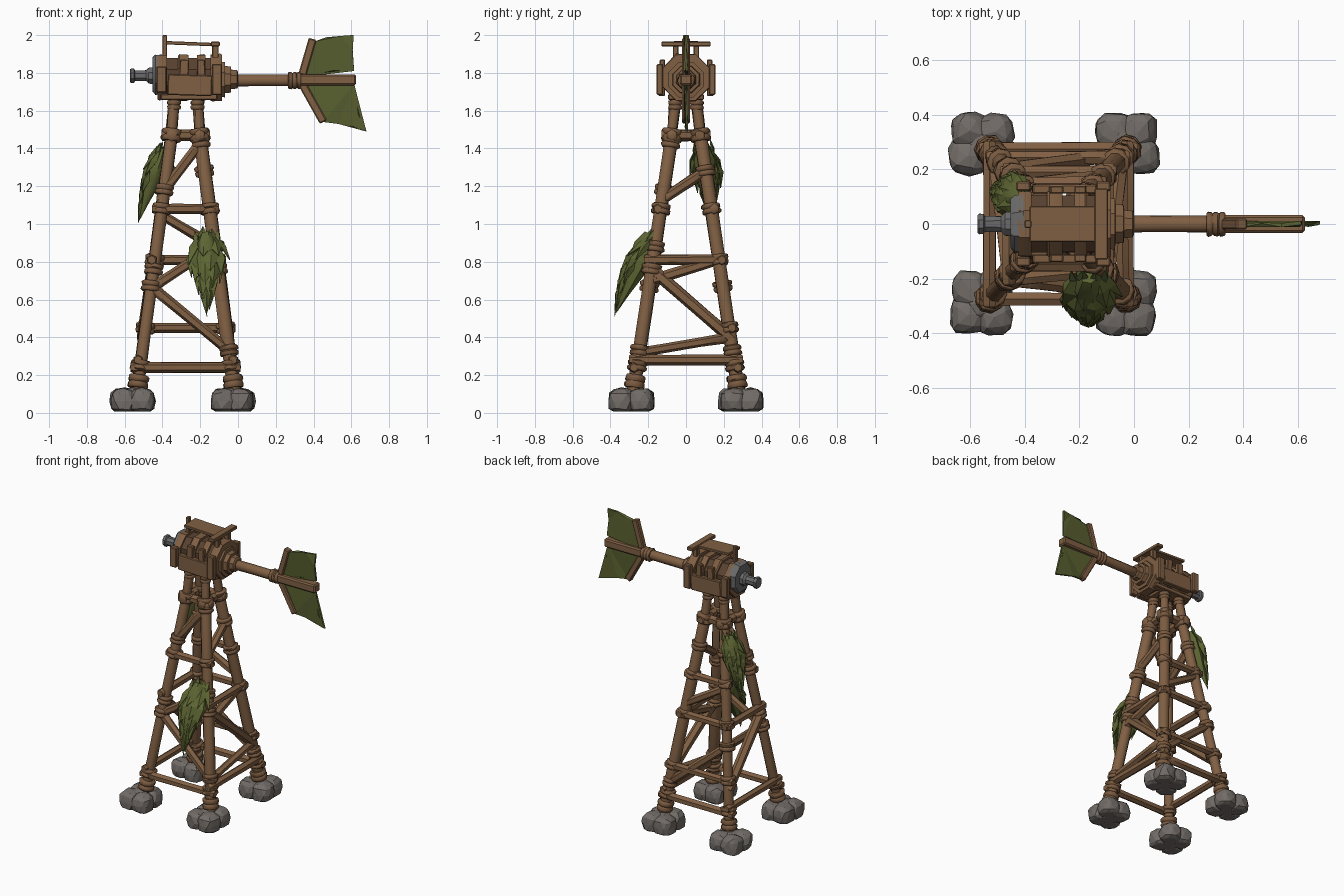
import bpy, bmesh, math, random
from mathutils import Vector, Matrix

random.seed(4)
if "Cube" in bpy.data.objects:
    bpy.data.objects.remove(bpy.data.objects["Cube"])


def material(name, rgb):
    m = bpy.data.materials.new(name)
    m.use_nodes = True
    m.diffuse_color = (*rgb, 1)
    bsdf = m.node_tree.nodes["Principled BSDF"]
    bsdf.inputs["Base Color"].default_value = (*rgb, 1)
    bsdf.inputs["Roughness"].default_value = 0.9
    return m


WOOD = material("weathered wood", (0.215, 0.115, 0.056))
ROPE = material("rope lashing", (0.195, 0.103, 0.051))
DARK = material("shadowed wood", (0.1, 0.055, 0.029))
STONE = material("grey stone", (0.168, 0.15, 0.136))
IRON = material("dull iron", (0.145, 0.142, 0.142))
LEAF = material("olive leaf", (0.108, 0.13, 0.032))
CLOTH = material("olive cloth", (0.098, 0.115, 0.029))


def finish(name, bm, mat, smooth=0):
    bmesh.ops.recalc_face_normals(bm, faces=bm.faces)
    mesh = bpy.data.meshes.new(name)
    bm.to_mesh(mesh)
    bm.free()
    mesh.materials.append(mat)
    if smooth:
        mesh.shade_smooth()
        mesh.set_sharp_from_angle(angle=math.radians(smooth))
    ob = bpy.data.objects.new(name, mesh)
    bpy.context.scene.collection.objects.link(ob)
    return ob


def lathe(name, p, q, profile, mat, sides=8, jitter=0.05, smooth=50):
    """Turned solid from p to q; profile holds (fraction along, radius)."""
    p, q = Vector(p), Vector(q)
    rot = (q - p).to_track_quat('Z', 'Y')
    bm = bmesh.new()
    rings = []
    for t, r in profile:
        ring = []
        for k in range(sides):
            a = (k + 0.5) * math.tau / sides
            rr = r * (1 + random.uniform(-jitter, jitter))
            off = Vector((rr * math.cos(a), rr * math.sin(a), t * (q - p).length))
            ring.append(bm.verts.new(p + rot @ off))
        rings.append(ring)
    for a, b in zip(rings, rings[1:]):
        for k in range(sides):
            j = (k + 1) % sides
            bm.faces.new((a[k], a[j], b[j], b[k]))
    bm.faces.new(rings[0])
    bm.faces.new(rings[-1])
    return finish(name, bm, mat, smooth)


def beam(name, p, q, r, sides=8):
    w = [(t, r * random.uniform(0.92, 1.08)) for t in (0.02, 0.33, 0.66, 0.98)]
    return lathe(name, p, q, [(0, r * 0.8)] + w + [(1, r * 0.8)], WOOD, sides)


def lashing(name, c, axis, r, height=0.05, turns=2):
    """Stacked bulging rope turns around an axis."""
    axis = Vector(axis).normalized() * height / 2
    prof = []
    for i in range(turns):
        for f, s in ((0.02, 0.88), (0.25, 1), (0.75, 1), (0.98, 0.88)):
            prof.append(((i + f) / turns, r * s))
    return lathe(name, Vector(c) - axis, Vector(c) + axis, prof, ROPE, 9)


def box(name, c, size, mat=WOOD, tilt=0, axis='Y'):
    bm = bmesh.new()
    m = Matrix.Translation(c) @ Matrix.Rotation(tilt, 4, axis) @ Matrix.Diagonal((*size, 1))
    bmesh.ops.create_cube(bm, size=1, matrix=m)
    bmesh.ops.bevel(bm, geom=bm.edges[:], offset=min(size) * 0.15, segments=1, affect='EDGES')
    return finish(name, bm, mat)


# Legs lean in to a narrow neck
CX = -0.277


def leg_at(sx, sy, z):
    if z < 1.5:
        t = (z - 0.1) / 1.4
        hx, hy = 0.26 - 0.19 * t, 0.28 - 0.21 * t
    else:
        t = (z - 1.5) / 0.2
        hx, hy = 0.07 - 0.012 * t, 0.07 - 0.02 * t
    return Vector((CX + sx * hx, sy * hy, z))


corners = [(sx, sy) for sx in (-1, 1) for sy in (-1, 1)]
tied = {c: [] for c in corners}


def tie(c, z):
    if all(abs(z - other) > 0.075 for other in tied[c]):
        tied[c].append(z)
        d = leg_at(*c, z + 0.01) - leg_at(*c, z - 0.01)
        lashing("leg_lashing", leg_at(*c, z), d, random.uniform(0.048, 0.053), 0.055)


for c in corners:
    beam("leg", leg_at(*c, 0.08), leg_at(*c, 1.5), 0.035)
    beam("neck_post", leg_at(*c, 1.42), leg_at(*c, 1.72), 0.029)
    axis = leg_at(*c, 1.0) - leg_at(*c, 0.2)
    lashing("foot_wrap", leg_at(*c, 0.165), axis, 0.054, 0.07)
    lashing("neck_lashing", leg_at(*c, 1.63), (0, 0, 1), 0.037, 0.05)
    lashing("collar_knot", leg_at(*c, 1.47), axis, 0.055, 0.065)
    tie(c, 0.25)

# Braces: (height on first leg, height on second leg) for each tower face
FL, BL, FR, BR = corners
faces = [
    (FL, FR, (0, -1), [(0.24, 0.24), (0.67, 0.33), (0.66, 0.88), (1.08, 1.08), (1.18, 1.43)]),
    (BL, BR, (0, 1), [(0.24, 0.24), (0.45, 0.45), (0.67, 0.33), (0.81, 0.81), (1.08, 1.08), (1.05, 0.88)]),
    (FR, BR, (1, 0), [(0.28, 0.28), (0.32, 0.40), (0.76, 0.40), (0.81, 0.81), (0.70, 0.81), (1.13, 1.28)]),
    (FL, BL, (-1, 0), [(0.28, 0.28), (0.76, 0.40), (0.81, 0.81), (1.13, 1.28)]),
]
for a, b, outward, spans in faces:
    for za, zb in spans:
        shift = Vector((*outward, 0)) * (0.016 if za == zb else 0.008)
        p, q = leg_at(*a, za) + shift, leg_at(*b, zb) + shift
        d = (q - p).normalized() * (0.05 if za == zb else 0.02)
        beam("brace", p - d, q + d, 0.034 if za - zb > 0.35 else 0.027, 6)
        tie(a, za)
        tie(b, zb)
    p, q = leg_at(*a, 1.47), leg_at(*b, 1.47)
    d = (q - p).normalized() * 0.055
    beam("collar_beam", p - d, q + d, 0.03, 6)

# Blocky boulders packed around each foot
for sx, sy in corners:
    for k in range(5):
        a = math.pi / 4 + k * math.pi / 2 + random.uniform(-0.15, 0.15)
        reach = 0.068 if k < 4 else 0
        c = Vector((-0.293 + sx * 0.263 + reach * math.cos(a), sy * 0.29 + reach * math.sin(a), 0.062))
        bm = bmesh.new()
        bmesh.ops.create_icosphere(bm, subdivisions=2, radius=1)
        bmesh.ops.rotate(bm, verts=bm.verts, matrix=Matrix.Rotation(a, 3, 'Z'))
        for v in bm.verts:
            blocky = Vector([math.copysign(abs(n) ** 0.75, n) for n in v.co])
            v.co = c + blocky * 0.07 * random.uniform(0.93, 1.07)
            v.co.z = max(0.008, v.co.z)
        bmesh.ops.dissolve_limit(bm, angle_limit=math.radians(16), verts=bm.verts, edges=bm.edges)
        finish("foot_boulder", bm, STONE)

# Octagonal housing with hoops, side boards and end caps
HZ = 1.775


def axial(name, x0, x1, profile, mat, z=HZ, jitter=0.02):
    return lathe(name, (x0, 0, z), (x1, 0, z), profile, mat, 8, jitter, 30)


axial("housing_core", -0.41, -0.1, [(0, 0.112), (1, 0.112)], DARK)
for x, w, r in ((-0.4, 0.05, 0.128), (-0.29, 0.055, 0.132), (-0.195, 0.045, 0.132), (-0.115, 0.06, 0.135)):
    axial("housing_hoop", x - w / 2, x + w / 2, [(0, r * 0.97), (0.15, r), (0.85, r), (1, r * 0.97)], WOOD)
for s in (-1, 1):
    box("side_board", (-0.255, s * 0.128, 1.735), (0.235, 0.034, 0.11), tilt=0.03)
    box("side_slat", (-0.285, s * 0.125, 1.82), (0.048, 0.028, 0.1), tilt=0.05)
    box("side_slat", (-0.195, s * 0.125, 1.82), (0.042, 0.028, 0.1), tilt=-0.03)
    box("side_sill", (-0.26, s * 0.07, 1.672), (0.3, 0.05, 0.03))
    for x, h in ((-0.405, 0.14), (-0.112, 0.165)):
        box("side_post", (x, s * 0.138, 1.765), (0.052, 0.035, h))
    box("roof_support", (-0.12, s * 0.055, 1.91), (0.035, 0.03, 0.08))

# Roof rack
box("roof_front_post", (-0.388, 0, 1.92), (0.024, 0.03, 0.16))
box("roof_plank", (-0.262, 0, 1.955), (0.24, 0.13, 0.018), tilt=0.04)
box("roof_crossbar", (-0.12, 0, 1.953), (0.048, 0.26, 0.024))

# Iron hub
axial("hub_plate", -0.452, -0.405, [(0, 0.095), (0.3, 0.112), (1, 0.112)], IRON, 1.79, 0.07)
axial("hub_shaft", -0.572, -0.44, [(0, 0.036), (0.04, 0.04), (0.16, 0.04), (0.2, 0.031),
      (0.65, 0.031), (0.75, 0.045), (1, 0.05)], IRON, 1.785)

# Tail boom
axial("boom_socket", -0.1, 0.0, [(0, 0.1), (0.3, 0.1), (0.32, 0.078), (0.62, 0.074),
      (0.64, 0.056), (0.95, 0.052), (1, 0.045)], WOOD, 1.765)
beam("tail_boom", (-0.03, 0, 1.76), (0.36, 0, 1.76), 0.032)
lashing("boom_lashing", (0.3, 0, 1.76), (1, 0, 0), 0.046, 0.07, 3)
box("tail_plank", (0.475, 0, 1.763), (0.3, 0.066, 0.058))
for x, z, dx, dz in ((0.34, 1.79, 0.055, 0.19), (0.34, 1.74, 0.112, -0.2)):
    tilt = math.atan2(dx, dz)
    box("vane_spar", (x + dx / 2, 0, z + dz / 2), (0.042, 0.04, math.hypot(dx, dz)), tilt=tilt)


# Cloth vanes with worn edges
def vane(name, outline):
    bm = bmesh.new()
    vs = [bm.verts.new((x, 0.004 * (-1) ** i, z)) for i, (x, z) in enumerate(outline)]
    f = bm.faces.new(vs)
    bmesh.ops.triangulate(bm, faces=[f])
    ob = finish(name, bm, CLOTH)
    mod = ob.modifiers.new("thickness", 'SOLIDIFY')
    mod.thickness, mod.offset = 0.014, 0


vane("upper_vane", [(0.36, 1.78), (0.4, 1.965), (0.47, 1.982), (0.54, 1.995), (0.612, 2.0),
     (0.607, 1.92), (0.615, 1.81), (0.5, 1.815)])
vane("lower_vane", [(0.36, 1.74), (0.615, 1.74), (0.615, 1.67), (0.635, 1.58), (0.68, 1.49),
     (0.61, 1.52), (0.53, 1.53), (0.45, 1.54)])


# Hanging leaf clumps made of broad overlapping pointed leaves
def leaf_clump(name, top, tip, out, width, bow):
    top, tip, out = Vector(top), Vector(tip), Vector(out).normalized()
    side = out.cross(Vector((0, 0, 1))).normalized()
    bm = bmesh.new()

    def spot(t, a, swell=1.0):
        w = width * swell * min(0.6 + 1.6 * t, 1.35 * max(1 - t, 0))
        centre = top.lerp(tip, t) + out * bow * math.sin(math.pi * max(t, 0))
        return centre + side * w * math.sin(a) + out * w * 0.5 * math.cos(a)

    def leaf(t, a, length, half):
        end = min(t + length, 1)
        mid = t + (end - t) * 0.45
        root, point = spot(t, a, 0.85), spot(end, a, 1.3)
        ridge = spot(mid, a, 1.15) + out * 0.006
        l, r = spot(mid, a - half, 1.03), spot(mid, a + half, 1.03)
        v = [bm.verts.new(co) for co in (root, l, point, r, ridge)]
        for i in range(4):
            bm.faces.new((v[i], v[(i + 1) % 4], v[4]))

    for row in range(5):
        for k in range(4):
            a = -1.4 + 2.8 * (k + 0.5 * (row % 2)) / 3.5 + random.uniform(-0.12, 0.12)
            leaf(row * 0.15, a, random.uniform(0.3, 0.4), 0.6)
    for k in range(4):
        leaf(0.12, -1.1 + k * 0.73, -random.uniform(0.14, 0.24), 0.4)
    ob = finish(name, bm, LEAF)
    mod = ob.modifiers.new("thickness", 'SOLIDIFY')
    mod.thickness = 0.005
    body = [(0, 0.35), (0.15, 0.6), (0.4, 0.55), (0.7, 0.28), (0.95, 0.03)]
    lathe(name + "_core", top + out * bow * 0.6, tip, [(t, width * r) for t, r in body], LEAF, 7, 0.1)


leaf_clump("front_leaf_clump", (-0.165, -0.165, 0.94), (-0.165, -0.38, 0.51), (0, -1, 0.3), 0.105, 0.035)
leaf_clump("side_leaf_clump", (-0.39, 0.09, 1.4), (-0.53, 0.13, 1.0), (-1, 0.3, 0.3), 0.09, 0.015)
